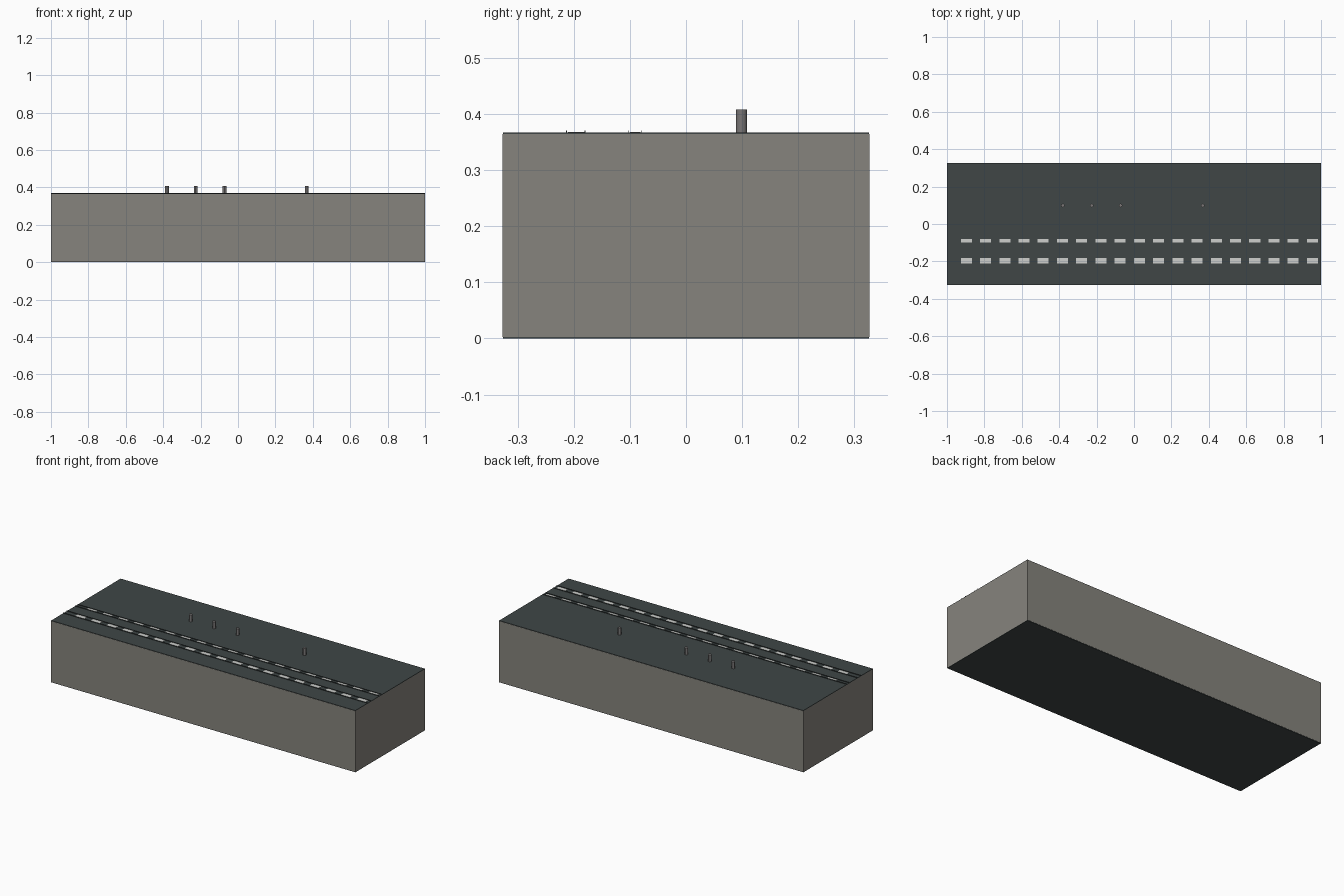
import bpy

cube = bpy.data.objects.get("Cube")
if cube:
    bpy.data.objects.remove(cube, do_unlink=True)


def material(name, rgb):
    m = bpy.data.materials.new(name)
    m.use_nodes = True
    colour = (*rgb, 1)
    m.diffuse_color = colour
    m.node_tree.nodes["Principled BSDF"].inputs["Base Color"].default_value = colour
    return m


concrete = material("warm grey concrete", (0.24, 0.23, 0.205))
asphalt = material("dark slate", (0.05, 0.062, 0.062))
paint = material("pale grey", (0.62, 0.63, 0.61))
metal = material("post grey", (0.2, 0.19, 0.19))


def box(name, x, y, z, mat):
    """Box spanning the given (low, high) ranges."""
    bpy.ops.mesh.primitive_cube_add(size=1, location=[sum(r) / 2 for r in (x, y, z)])
    ob = bpy.context.object
    ob.name = name
    ob.scale = [r[1] - r[0] for r in (x, y, z)]
    bpy.ops.object.transform_apply(location=False, rotation=False)
    ob.data.materials.append(mat)
    return ob


TOP = 0.367
SKIN = 0.003

# Solid block with thin dark skins above and below
box("block", (-1, 1), (-0.327, 0.327), (SKIN, TOP - SKIN), concrete)
box("road_surface", (-1, 1), (-0.326, 0.326), (TOP - SKIN, TOP), asphalt)
box("base_sheet", (-1, 1), (-0.326, 0.326), (0, SKIN), asphalt)

# Two lanes of pale dashes, each between a pair of thin rails
for lane, (low, high) in {"inner": (-0.103, -0.08), "outer": (-0.213, -0.18)}.items():
    for side, y in (("front", low), ("back", high)):
        box(f"{lane}_{side}_rail", (-1, 1), (y - 0.0006, y + 0.0006),
            (TOP, TOP + 0.004), asphalt)
    dash = box(f"{lane}_dashes", (-0.926, -0.867), (low + 0.003, high - 0.001),
               (TOP, TOP + 0.001), paint)
    repeat = dash.modifiers.new("repeat", "ARRAY")
    repeat.count = 19
    repeat.use_relative_offset = False
    repeat.use_constant_offset = True
    repeat.constant_offset_displace = (0.1028, 0, 0)

# Short round posts
for i, x in enumerate((-0.38, -0.226, -0.072, 0.368)):
    bpy.ops.mesh.primitive_cylinder_add(vertices=12, radius=0.0098, depth=0.041,
                                        location=(x, 0.099, TOP + 0.0205))
    post = bpy.context.object
    post.name = f"post_{i + 1}"
    post.data.materials.append(metal)
    bpy.ops.object.shade_smooth_by_angle()
